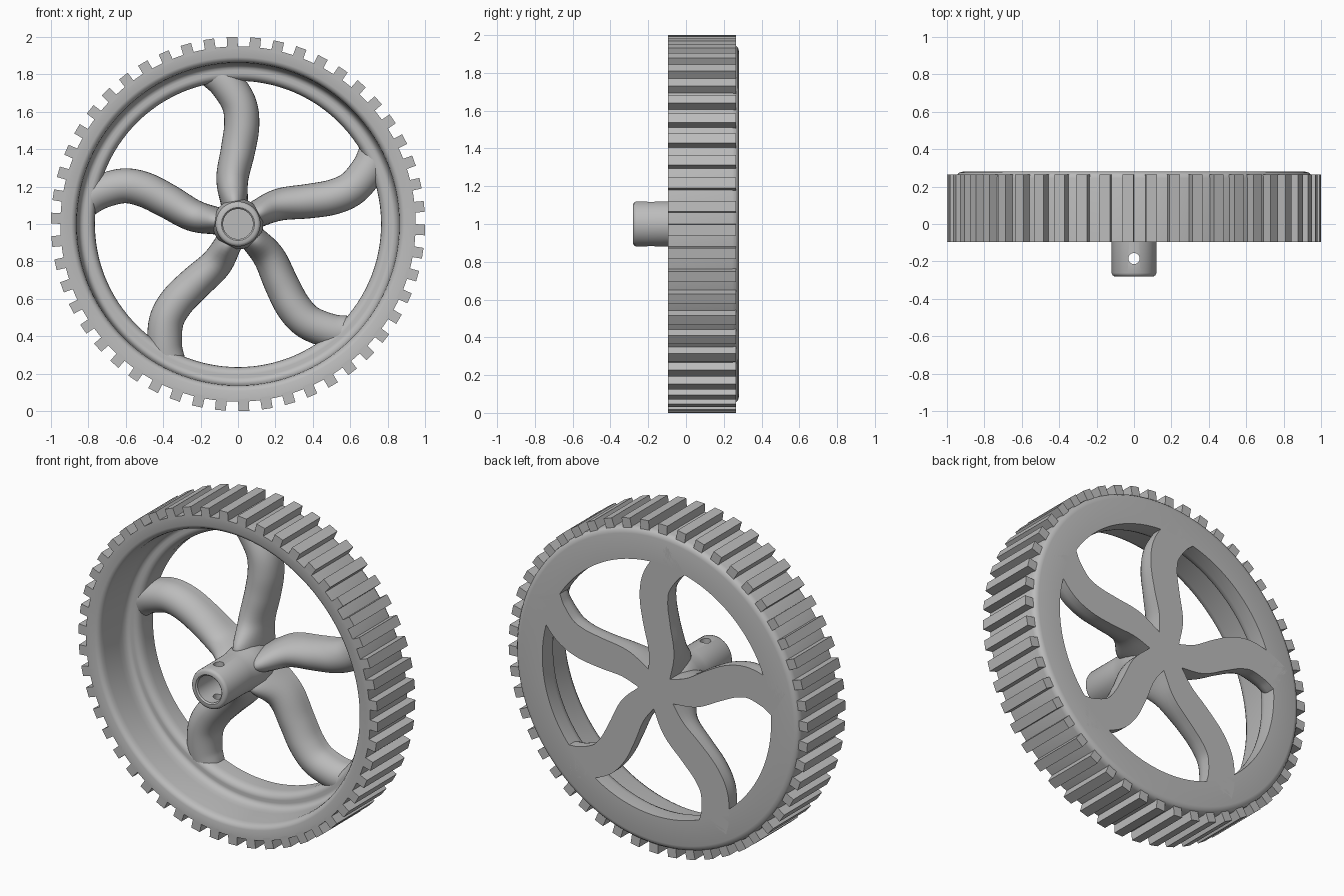
import bpy, bmesh, math
from mathutils import Vector, Matrix

if "Cube" in bpy.data.objects:
    bpy.data.objects.remove(bpy.data.objects["Cube"])

CENTRE = Vector((0, 0, 1))
TEETH, SPOKES = 50, 5

grey = bpy.data.materials.new("plain grey")
grey.diffuse_color = (0.5, 0.5, 0.5, 1)
grey.use_nodes = True
grey.node_tree.nodes["Principled BSDF"].inputs["Base Color"].default_value = grey.diffuse_color


def finish(name, bm, angle=None):
    bmesh.ops.recalc_face_normals(bm, faces=bm.faces)
    bmesh.ops.translate(bm, verts=bm.verts, vec=CENTRE)
    me = bpy.data.meshes.new(name)
    bm.to_mesh(me)
    bm.free()
    me.materials.append(grey)
    ob = bpy.data.objects.new(name, me)
    bpy.context.collection.objects.link(ob)
    if angle:
        smooth(ob, angle)
    return ob


def smooth(ob, angle):
    bpy.ops.object.select_all(action='DESELECT')
    ob.select_set(True)
    bpy.context.view_layer.objects.active = ob
    bpy.ops.object.shade_smooth_by_angle(angle=math.radians(angle))


def lathe(profile, segs, closed):
    """Revolve (radius, y) points around the wheel axis."""
    bm = bmesh.new()
    vs = [bm.verts.new((r, y, 0)) for r, y in profile]
    es = [bm.edges.new(p) for p in zip(vs, vs[1:])]
    if closed:
        es.append(bm.edges.new((vs[-1], vs[0])))
    bmesh.ops.spin(bm, geom=vs + es, cent=(0, 0, 0), axis=(0, 1, 0),
                   angle=2 * math.pi, steps=segs, use_merge=True)
    bmesh.ops.remove_doubles(bm, verts=bm.verts, dist=1e-5)
    return bm


def catmull(pts, n):
    """Resample control points with a smooth curve."""
    ext = [2 * pts[0] - pts[1]] + pts + [2 * pts[-1] - pts[-2]]
    out = []
    for a, b, c, d in zip(ext, ext[1:], ext[2:], ext[3:]):
        for i in range(n):
            t = i / n
            out.append(0.5 * (2 * b + (c - a) * t + (2 * a - 5 * b + 4 * c - d) * t ** 2
                              + (3 * b - a - 3 * c + d) * t ** 3))
    return out + [pts[-1]]


# Rim: outer band with an inward flange flush with the back
rim = [(0.765, 0.28), (0.765, 0.20), (0.768, 0.18), (0.776, 0.162), (0.79, 0.15),
       (0.805, 0.147), (0.822, 0.148), (0.836, 0.145), (0.848, 0.132), (0.855, 0.11),
       (0.858, 0.08), (0.862, -0.05), (0.866, -0.072), (0.876, -0.088), (0.892, -0.095),
       (0.95, -0.095), (0.95, 0.245), (0.946, 0.262), (0.935, 0.275), (0.915, 0.28)]
finish("rim", lathe(rim, 150, True), 45)

# Tread teeth: straight blocks around the band
bm = bmesh.new()
for i in range(TEETH):
    a = 2 * math.pi * (i - 0.25) / TEETH
    m = (Matrix.Rotation(a, 4, 'Y') @ Matrix.Translation((0, 0.085, 0.9675))
         @ Matrix.Diagonal((0.058, 0.36, 0.065, 1)))
    bmesh.ops.create_cube(bm, size=1, matrix=m)
finish("tread_teeth", bm)

# Spokes: S-curved bars, flat at the back and round at the front
# control points are x, z, half width, front y
path = catmull([Vector(p) for p in [
    (0, 0, 0.065, 0.06), (-0.02, 0.12, 0.074, 0.0), (-0.03, 0.245, 0.086, 0.09),
    (0.0, 0.395, 0.092, 0.12), (0.02, 0.53, 0.094, 0.128), (0.005, 0.645, 0.093, 0.133),
    (-0.065, 0.755, 0.092, 0.142), (-0.13, 0.815, 0.092, 0.152)]], 6)
bm = bmesh.new()
for s in range(SPOKES):
    turn = Matrix.Rotation(2 * math.pi * s / SPOKES, 3, 'Y')
    rings = []
    for i, (x, z, w, front) in enumerate(path):
        d = path[min(i + 1, len(path) - 1)] - path[max(i - 1, 0)]
        side = Vector((d.y, 0, -d.x)).normalized()
        sec = [(w, 0.28)]
        for k in range(17):
            t = math.pi * k / 16
            sec.append((w * math.cos(t), 0.235 - (0.235 - front) * math.sin(t)))
        sec.append((-w, 0.28))
        rings.append([bm.verts.new(turn @ (Vector((x, y, z)) + side * u)) for u, y in sec])
    for p, q in zip(rings, rings[1:]):
        for k in range(len(p)):
            j = (k + 1) % len(p)
            bm.faces.new((p[k], p[j], q[j], q[k]))
    bm.faces.new(rings[0])
    bm.faces.new(rings[-1])
finish("spokes", bm, 45)

# Hub: round boss flaring into the spokes, with a blind bore
hub = [(0, 0.0), (0.08, 0.0), (0.08, -0.272), (0.088, -0.28), (0.105, -0.28),
       (0.115, -0.274), (0.12, -0.262), (0.12, -0.04), (0.123, 0.0), (0.13, 0.04),
       (0.135, 0.08), (0.13, 0.14), (0.11, 0.20), (0.1, 0.28), (0, 0.28)]
hub_ob = finish("hub", lathe(hub, 64, False))

# Set-screw hole straight through the hub from top to bottom
bm = bmesh.new()
bmesh.ops.create_cone(bm, cap_ends=True, segments=24, radius1=0.03, radius2=0.03,
                      depth=0.5, matrix=Matrix.Translation((0, -0.185, 0)))
cutter = finish("screw_hole_cutter", bm)
cutter.hide_render = True
cutter.hide_set(True)
mod = hub_ob.modifiers.new("screw hole", 'BOOLEAN')
mod.operation = 'DIFFERENCE'
mod.solver = 'EXACT'
mod.object = cutter
bpy.context.view_layer.objects.active = hub_ob
bpy.ops.object.modifier_apply(modifier=mod.name)
bpy.data.objects.remove(cutter)
smooth(hub_ob, 40)
